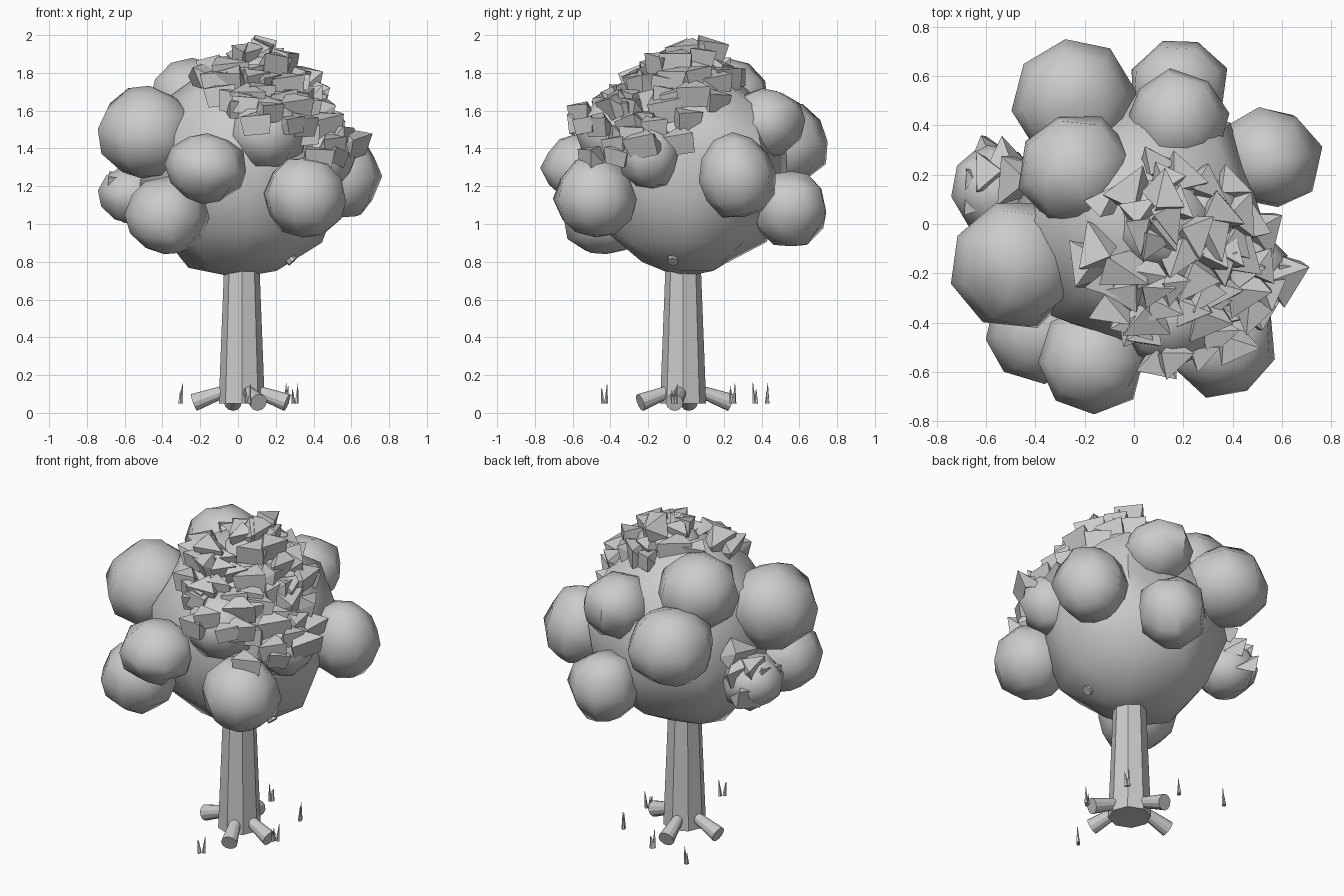
import bpy, bmesh, math, random
from mathutils import Vector, Matrix

if "Cube" in bpy.data.objects:
    bpy.data.objects.remove(bpy.data.objects["Cube"])

random.seed(4)


def finish(bm, name, smooth=None):
    me = bpy.data.meshes.new(name)
    bm.to_mesh(me)
    bm.free()
    ob = bpy.data.objects.new(name, me)
    bpy.context.collection.objects.link(ob)
    if smooth:
        bpy.context.view_layer.objects.active = ob
        ob.select_set(True)
        bpy.ops.object.shade_smooth_by_angle(angle=math.radians(smooth))
        ob.select_set(False)
    return ob


def rod(bm, a, b, r1, r2, sides):
    a, b = Vector(a), Vector(b)
    d = b - a
    m = Matrix.Translation((a + b) / 2) @ d.to_track_quat('Z', 'Y').to_matrix().to_4x4()
    bmesh.ops.create_cone(bm, cap_ends=True, segments=sides, radius1=r1, radius2=r2,
                          depth=d.length, matrix=m)


def blob(bm, c, r, h, rings=6, jitter=0.012, tilt=0.12):
    m = (Matrix.Translation(c)
         @ Matrix.Rotation(random.uniform(-tilt, tilt), 4, 'X')
         @ Matrix.Rotation(random.uniform(-tilt, tilt), 4, 'Y')
         @ Matrix.Rotation(random.uniform(0, 1), 4, 'Z')
         @ Matrix.Diagonal((r, r, h, 1)))
    vs = bmesh.ops.create_uvsphere(bm, u_segments=8, v_segments=rings, radius=1.03, matrix=m)['verts']
    for v in vs:
        v.co += Vector([random.uniform(-jitter, jitter) for _ in range(3)])


# Trunk
bm = bmesh.new()
rod(bm, (0.02, -0.015, 0.05), (0.02, -0.015, 1.0), 0.122, 0.085, 8)
finish(bm, "trunk")

# Roots: stubby cones flaring outward
bm = bmesh.new()
for deg in (-12, -68, 100, 174):
    a = math.radians(deg)
    d = Vector((math.cos(a), math.sin(a), 0))
    rod(bm, d * 0.07 + Vector((0.015, -0.01, 0.12)), d * 0.25 + Vector((0.015, -0.01, 0.055)),
        0.03, 0.047, 12)
finish(bm, "roots", 25)

# Short branches poking out under the crown
bm = bmesh.new()
rod(bm, (0.29, -0.07, 0.80), (0.18, -0.05, 0.92), 0.03, 0.025, 8)
rod(bm, (-0.23, -0.06, 0.80), (-0.14, -0.04, 0.92), 0.025, 0.02, 8)
finish(bm, "branches", 40)

# Grass tufts
bm = bmesh.new()
for x, y in [(0.05, -0.43), (0.3, -0.06), (0.25, 0.25), (-0.03, 0.37), (-0.31, 0.43)]:
    for k in range(3):
        dx, dy = random.uniform(-0.02, 0.02), random.uniform(-0.02, 0.02)
        rod(bm, (x + dx * 0.6, y + dy * 0.6, 0.05),
            (x + dx, y + dy, random.uniform(0.11, 0.165)), 0.011, 0.001, 5)
finish(bm, "grass")

# Crown core
core = ((0.02, 0.0, 1.29), 0.52, 0.55)
bm = bmesh.new()
blob(bm, *core, rings=7, jitter=0.025, tilt=0.08)
finish(bm, "crown_core", 50)

# Foliage clumps: centre, radius, half height
clumps = [
    ((-0.25, 0.50, 1.42), 0.25, 0.22), ((0.54, 0.27, 1.25), 0.21, 0.22),
    ((0.18, 0.55, 1.08), 0.20, 0.20), ((0.18, 0.42, 1.53), 0.20, 0.18),
    ((-0.24, 0.22, 1.65), 0.23, 0.22), ((-0.48, -0.16, 1.48), 0.26, 0.24),
    ((-0.17, -0.55, 1.30), 0.21, 0.18), ((-0.38, -0.43, 1.04), 0.22, 0.20),
    ((0.36, -0.48, 1.14), 0.22, 0.21), ((-0.56, 0.14, 1.15), 0.18, 0.15),
    ((0.45, -0.20, 1.36), 0.17, 0.17), ((0.15, -0.38, 1.48), 0.20, 0.19),
    ((0.11, 0.0, 1.70), 0.22, 0.20), ((0.27, 0.04, 1.60), 0.17, 0.19),
]
bm = bmesh.new()
for c in clumps:
    blob(bm, *c)
finish(bm, "foliage_clumps", 50)


def surface(d):
    """Outermost clump surface along direction d from the crown centre."""
    o, best = Vector((0.05, -0.02, 1.3)), 0.4
    for c, r, h in [core] + clumps:
        s = (1 / r, 1 / r, 1 / h)
        p = Vector(a * b for a, b in zip(o - Vector(c), s))
        q = Vector(a * b for a, b in zip(d, s))
        disc = p.dot(q) ** 2 - q.dot(q) * (p.dot(p) - 1)
        if disc > 0:
            best = max(best, (-p.dot(q) + math.sqrt(disc)) / q.dot(q))
    return o + d * best


def leaf(bm, p, yaw):
    """Folded leaf: upright front panel, swept sides and a raised tip."""
    s = random.uniform(0.8, 1.2)
    m = (Matrix.Translation(p) @ Matrix.Rotation(yaw, 4, 'Z')
         @ Matrix.Rotation(random.uniform(-0.25, 0.25), 4, 'X')
         @ Matrix.Rotation(random.uniform(-0.25, 0.2), 4, 'Y'))
    pts = [(0.03, -0.07, -0.055), (0.03, 0.07, -0.055), (0.05, 0.085, 0.045),
           (0.05, -0.085, 0.045), (-0.05, random.uniform(-0.06, 0.06), 0.075),
           (-0.07, -0.05, -0.03), (-0.07, 0.05, -0.03)]
    v = [bm.verts.new(m @ (Vector(q) * s)) for q in pts]
    for f in [(0, 1, 2, 3), (3, 2, 4), (3, 4, 5), (0, 3, 5), (2, 6, 4), (1, 6, 2)]:
        bm.faces.new([v[i] for i in f])


# Leaves on the front-right flank and all round the top
bm = bmesh.new()
for el, lo, hi, n in [(8, -52, -8, 5), (20, -85, 0, 8), (33, -105, 8, 9), (46, -122, 35, 11),
                      (58, -155, 90, 12), (70, -180, 170, 9), (83, -180, 150, 4)]:
    for i in range(n):
        az = math.radians(lo + (hi - lo) * (i + 0.5) / n + random.uniform(-6, 6))
        e = math.radians(el + random.uniform(-5, 5))
        d = Vector((math.cos(az) * math.cos(e), math.sin(az) * math.cos(e), math.sin(e)))
        leaf(bm, surface(d), az + random.uniform(-0.6, 0.6))
# Few leaves on the left clump and the peak
for p in [(-0.6, 0.2, 1.25), (-0.53, 0.25, 1.23), (-0.48, 0.18, 1.3), (-0.64, 0.14, 1.2),
          (-0.6, 0.26, 1.11), (0.12, 0.12, 1.915), (0.12, -0.02, 1.90)]:
    leaf(bm, p, math.atan2(p[1], p[0]) + random.uniform(-0.4, 0.4))
finish(bm, "leaves")
